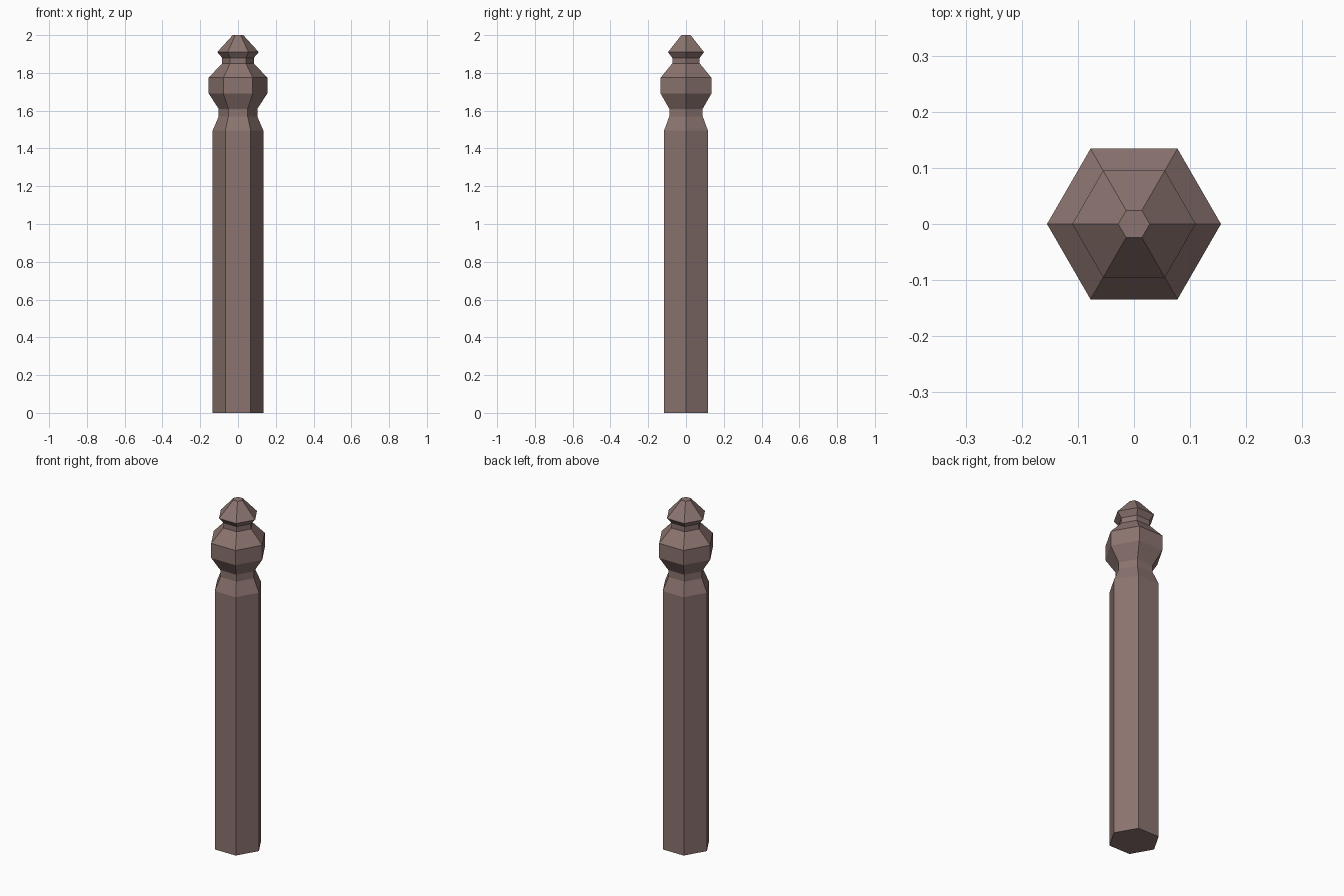
import bpy, bmesh, math

if "Cube" in bpy.data.objects:
    bpy.data.objects.remove(bpy.data.objects["Cube"])

SIDES = 6

# Post profile: (corner radius, height) from foot to tip
PROFILE = [
    (0.134, 0.0), (0.134, 1.495),    # shaft
    (0.102, 1.57), (0.102, 1.61),    # lower neck
    (0.155, 1.69), (0.155, 1.775),   # bulb
    (0.084, 1.85), (0.084, 1.88),    # upper neck
    (0.110, 1.91), (0.028, 2.0),     # finial
]


def lathe(name, profile, sides):
    bm = bmesh.new()
    rings = [[bm.verts.new((r * math.cos(2 * math.pi * i / sides),
                            r * math.sin(2 * math.pi * i / sides), z))
              for i in range(sides)] for r, z in profile]
    for a, b in zip(rings, rings[1:]):
        for i in range(sides):
            j = (i + 1) % sides
            bm.faces.new((a[i], a[j], b[j], b[i]))
    bm.faces.new(rings[0][::-1])
    bm.faces.new(rings[-1])
    mesh = bpy.data.meshes.new(name)
    bm.to_mesh(mesh)
    bm.free()
    obj = bpy.data.objects.new(name, mesh)
    bpy.context.collection.objects.link(obj)
    return obj


# Hexagonal turned post
post = lathe("post", PROFILE, SIDES)
wood = bpy.data.materials.new("dull_brown")
wood.diffuse_color = (0.26, 0.175, 0.16, 1)
wood.use_nodes = True
wood.node_tree.nodes["Principled BSDF"].inputs["Base Color"].default_value = wood.diffuse_color
post.data.materials.append(wood)
